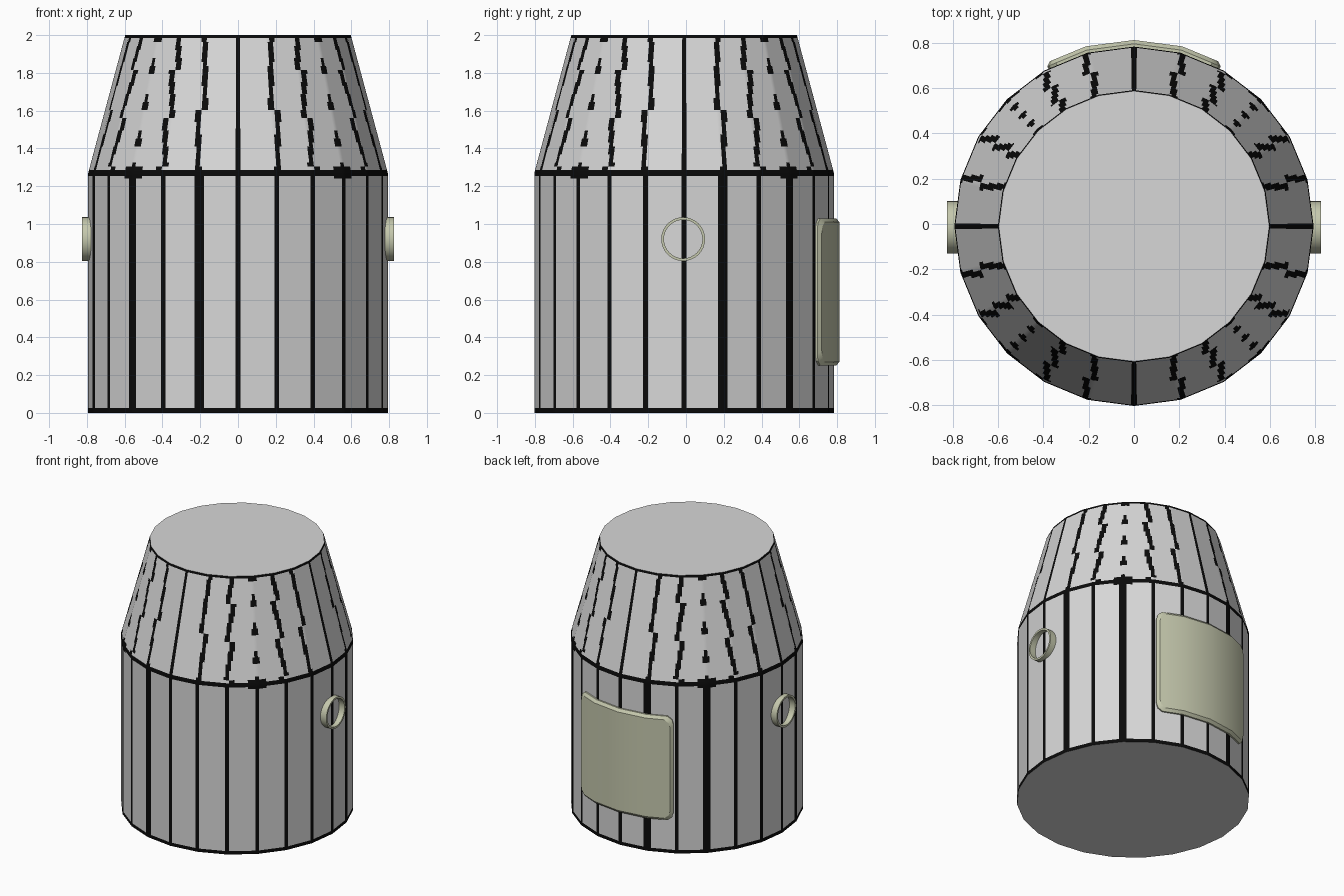
import bpy, bmesh, math

if "Cube" in bpy.data.objects:
    bpy.data.objects.remove(bpy.data.objects["Cube"])

SIDES, COLS = 24, 16          # drum facets, fine columns per facet
R, R_TOP, Z_SH, Z_TOP, CY = 0.793, 0.597, 1.27, 2.0, -0.01
STEP = math.tau / SIDES


def material(name, rgb):
    m = bpy.data.materials.new(name)
    m.diffuse_color = (*rgb, 1)
    m.use_nodes = True
    m.node_tree.nodes["Principled BSDF"].inputs["Base Color"].default_value = m.diffuse_color
    return m


GREY = material("light_grey", (0.68, 0.68, 0.68))
BLACK = material("black", (0.003, 0.003, 0.003))
BEIGE = material("pale_olive", (0.56, 0.58, 0.42))


def make_object(name, bm, mats):
    bmesh.ops.recalc_face_normals(bm, faces=bm.faces)
    me = bpy.data.meshes.new(name)
    bm.to_mesh(me)
    bm.free()
    ob = bpy.data.objects.new(name, me)
    bpy.context.collection.objects.link(ob)
    for m in mats:
        me.materials.append(m)
    bpy.ops.object.select_all(action='DESELECT')
    ob.select_set(True)
    bpy.context.view_layer.objects.active = ob
    bpy.ops.object.shade_smooth_by_angle(angle=math.radians(30))
    return ob


def facet_point(a, r, z):
    """Point at angle a on a 24-sided ring of corner radius r."""
    off = a % STEP - STEP / 2
    d = r * math.cos(STEP / 2) / math.cos(off)
    return (d * math.cos(a), d * math.sin(a) + CY, z)


def radius(z):
    return R if z <= Z_SH else R + (R_TOP - R) * (z - Z_SH) / (Z_TOP - Z_SH)


THICK = {15, 45, 105, 135, 195, 225, 255}


def is_black(k, c, x, y, z):
    """Dark seams: bands at the rims, straight on the drum, stepped on the cone."""
    near = k if c < COLS / 2 else k + 1          # nearest facet corner
    deg = near * 15 % 360
    dist = min(c, COLS - 1 - c)                  # columns from that corner
    if z < 0.025 or z > 1.985 or 1.255 < z < 1.285:
        return True
    if deg % 90 == 45 and dist < 5 and 1.24 < z < 1.305:
        return True
    if z < Z_SH:
        return dist < (2 if deg in THICK else 1)
    mid = (k + 0.5) * STEP
    side = abs(math.cos(mid)) > abs(math.sin(mid))
    u = y - CY if side else x
    for e in (k, k + 1):
        v = radius(z) * (math.sin(e * STEP) if side else math.cos(e * STEP))
        q = math.copysign(round((abs(v) + 0.01) / 0.035) * 0.035, v)
        if abs(v) < 0.01:
            q = 0
        if abs(u - q) < 0.014:
            return True
    return False


# Drum and cone shell
zs = [0, 0.025, 1.24, 1.255, Z_SH, 1.285, 1.305]
zs += [1.305 + (1.985 - 1.305) * i / 32 for i in range(1, 33)] + [Z_TOP]
bm = bmesh.new()
n = SIDES * COLS
rows = []
for z in zs:
    rows.append([bm.verts.new(facet_point((j // COLS + (j % COLS + 1e-6) / COLS) * STEP, radius(z), z))
                 for j in range(n)])
for lo, hi in zip(rows, rows[1:]):
    for j in range(n):
        f = bm.faces.new((lo[j], lo[(j + 1) % n], hi[(j + 1) % n], hi[j]))
        p = f.calc_center_median()
        f.material_index = int(is_black(j // COLS, j % COLS, p.x, p.y, p.z))
bm.faces.new(rows[0][::-1])
bm.faces.new(rows[-1])
make_object("capsule_shell", bm, [GREY, BLACK])

# Curved rear hatch panel: (half angle, half height) of the rounded outline
outline = [(28.5, 0.33), (27.8, 0.365), (25.5, 0.39), (15, 0.39), (0, 0.39)]
half = outline + [(-a, h) for a, h in outline[-2::-1]]
bm = bmesh.new()
loops = []
for r, inset in ((R - 0.01, 0), (R + 0.012, 0), (R + 0.029, 1)):
    top, bottom = [], []
    for a, h in half:
        ang = math.radians(90 + a - inset * 1.5 * (a / 28.5))
        if a in (15, -15, 0):
            ang = math.radians(90 + a)
        h -= 0.02 * inset
        top.append(bm.verts.new(facet_point(ang, r, 0.64 + h)))
        bottom.append(bm.verts.new(facet_point(ang, r, 0.64 - h)))
    loops.append(top + bottom[::-1])
m = len(loops[0])
for lo, hi in zip(loops, loops[1:]):
    for j in range(m):
        bm.faces.new((lo[j], lo[(j + 1) % m], hi[(j + 1) % m], hi[j]))
face = loops[-1]
for j in range(len(half) - 1):
    bm.faces.new((face[j], face[j + 1], face[m - 2 - j], face[m - 1 - j]))
make_object("rear_hatch", bm, [BEIGE])

# Open porthole rings on both sides
for name, s in (("right_porthole_ring", 1), ("left_porthole_ring", -1)):
    bm = bmesh.new()
    profile = [(0.76, 0.116), (0.826, 0.116), (0.826, 0.102), (0.76, 0.102)]
    rings = [[bm.verts.new((s * x, -0.015 + r * math.cos(t * math.tau / 32),
                            0.92 + r * math.sin(t * math.tau / 32))) for t in range(32)]
             for x, r in profile]
    for i in range(4):
        a, b = rings[i], rings[(i + 1) % 4]
        for t in range(32):
            bm.faces.new((a[t], a[(t + 1) % 32], b[(t + 1) % 32], b[t]))
    make_object(name, bm, [BEIGE])
